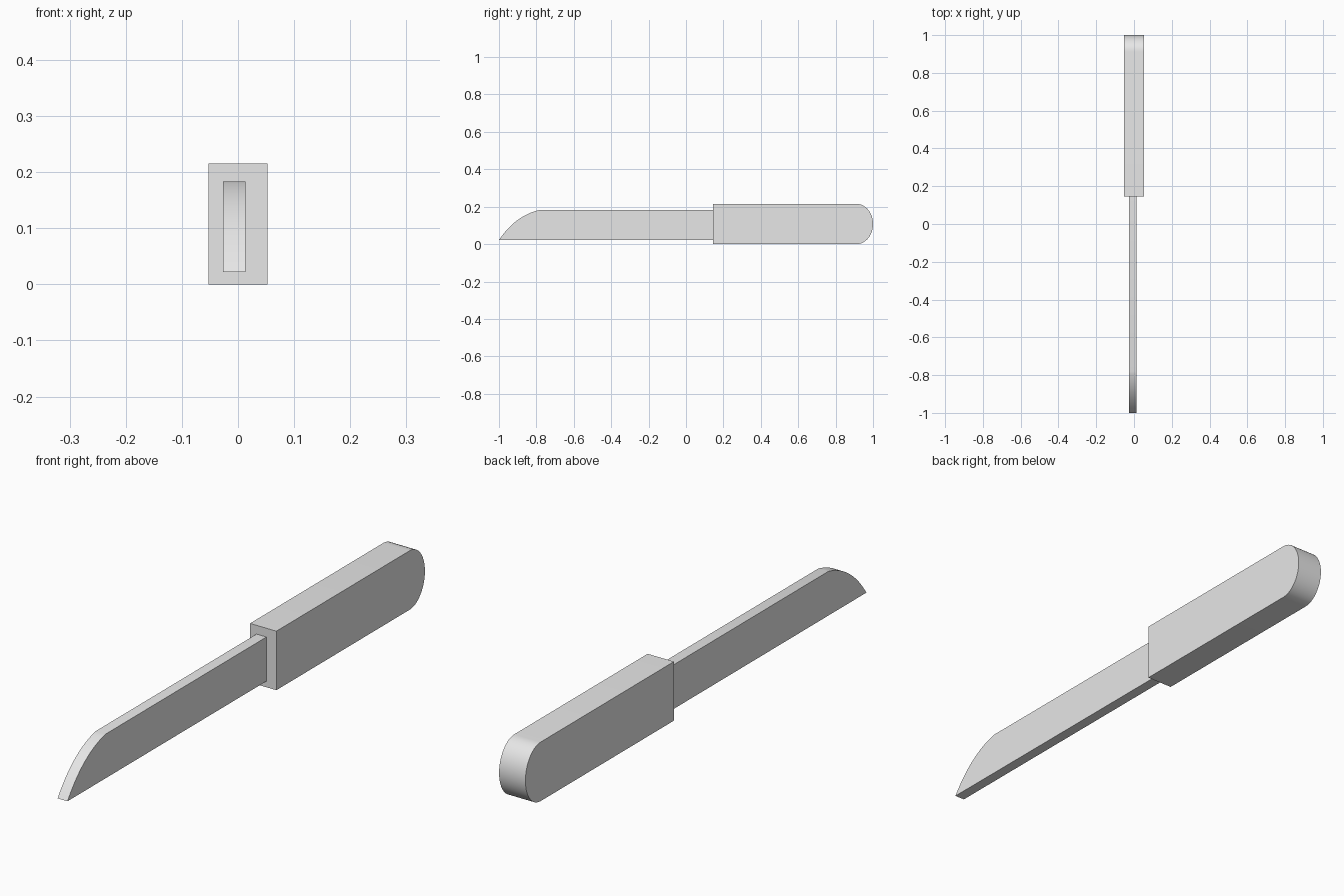
import bpy
import bmesh
import math

cube = bpy.data.objects.get("Cube")
if cube:
    bpy.data.objects.remove(cube, do_unlink=True)

GREY = (0.8, 0.8, 0.8, 1.0)
grey = bpy.data.materials.new("plain_grey")
grey.use_nodes = True
grey.diffuse_color = GREY
grey.node_tree.nodes["Principled BSDF"].inputs["Base Color"].default_value = GREY


def extrude_profile(name, profile, x_min, x_max):
    """Extrude a closed (y, z) side outline across the width."""
    bm = bmesh.new()
    face = bm.faces.new([bm.verts.new((x_min, y, z)) for y, z in profile])
    result = bmesh.ops.extrude_face_region(bm, geom=[face])
    moved = [g for g in result["geom"] if isinstance(g, bmesh.types.BMVert)]
    bmesh.ops.translate(bm, verts=moved, vec=(x_max - x_min, 0, 0))
    bmesh.ops.recalc_face_normals(bm, faces=bm.faces)
    mesh = bpy.data.meshes.new(name)
    bm.to_mesh(mesh)
    bm.free()
    obj = bpy.data.objects.new(name, mesh)
    bpy.context.collection.objects.link(obj)
    mesh.materials.append(grey)
    bpy.ops.object.select_all(action="DESELECT")
    obj.select_set(True)
    bpy.context.view_layer.objects.active = obj
    bpy.ops.object.shade_smooth_by_angle(angle=math.radians(30))
    return obj


def bezier(a, b, c, steps):
    """Points along a quadratic curve from a to c, pulled towards b."""
    ts = [i / steps for i in range(steps + 1)]
    return [tuple((1 - t) ** 2 * p + 2 * t * (1 - t) * q + t * t * r
                  for p, q, r in zip(a, b, c)) for t in ts]


# Handle: straight block with a rounded butt
HALF = 0.1075
CAP = 0.088
STEPS = 24
angles = [-math.pi / 2 + math.pi * i / STEPS for i in range(STEPS + 1)]
butt = [(1 - CAP + CAP * math.cos(a), HALF + HALF * math.sin(a)) for a in angles]
extrude_profile("handle", [(0.145, 2 * HALF), (0.145, 0)] + butt, -0.053, 0.053)

# Blade: flat bar, slightly off centre, with a curved tip, seated in the handle
tip = bezier((-1, 0.022), (-0.91, 0.155), (-0.78, 0.183), 16)
extrude_profile("blade", tip + [(0.16, 0.183), (0.16, 0.022)], -0.027, 0.013)
